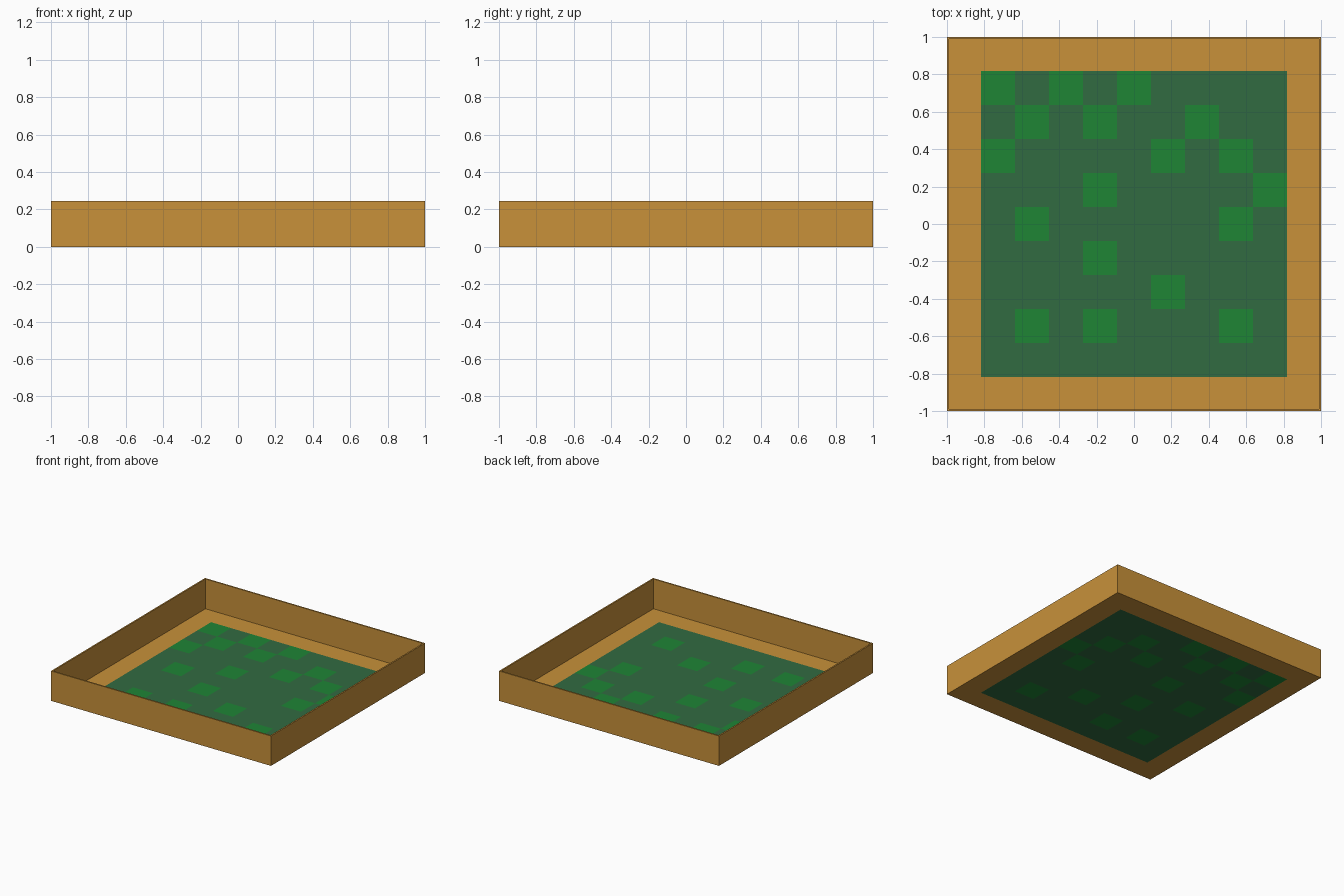
import bpy
import bmesh

if "Cube" in bpy.data.objects:
    bpy.data.objects.remove(bpy.data.objects["Cube"])

CELL = 2 / 11        # floor is an 11 x 11 grid of tiles
HEIGHT = 0.245
THICK = 0.012


def material(name, rgb):
    m = bpy.data.materials.new(name)
    m.diffuse_color = (*rgb, 1)
    m.use_nodes = True
    m.node_tree.nodes["Principled BSDF"].inputs["Base Color"].default_value = m.diffuse_color
    return m


wood = material("wood", (0.578, 0.283, 0.042))
dark_green = material("dark_green", (0.031, 0.147, 0.053))
light_green = material("light_green", (0.013, 0.235, 0.036))


def make_object(name, bm, mats):
    me = bpy.data.meshes.new(name)
    bm.to_mesh(me)
    bm.free()
    for m in mats:
        me.materials.append(m)
    ob = bpy.data.objects.new(name, me)
    bpy.context.collection.objects.link(ob)
    return ob


# Tiled floor: wooden border, dark green field, light green patches (back row first)
PATTERN = [
    "#.#.#....",
    ".#.#..#..",
    "#....#.#.",
    "...#....#",
    ".#.....#.",
    "...#.....",
    ".....#...",
    ".#.#...#.",
    ".........",
]
bm = bmesh.new()
edge = 1 - THICK
lines = [-edge] + [-1 + CELL * i for i in range(1, 11)] + [edge]
grid = [[bm.verts.new((x, y, 0)) for x in lines] for y in lines]
for r in range(11):
    for c in range(11):
        f = bm.faces.new((grid[r][c], grid[r][c + 1], grid[r + 1][c + 1], grid[r + 1][c]))
        if 0 < r < 10 and 0 < c < 10:
            f.material_index = 2 if PATTERN[9 - r][c - 1] == "#" else 1
make_object("floor", bm, [wood, dark_green, light_green])

# Thin rim wall: square ring extruded upward
bm = bmesh.new()


def ring(s, z):
    return [bm.verts.new((x * s, y * s, z)) for x, y in ((-1, -1), (1, -1), (1, 1), (-1, 1))]


loops = [ring(1, 0), ring(1, HEIGHT), ring(edge, HEIGHT), ring(edge, 0)]
for k in range(4):
    a, b = loops[k], loops[(k + 1) % 4]
    for i in range(4):
        j = (i + 1) % 4
        bm.faces.new((a[i], a[j], b[j], b[i]))
bmesh.ops.recalc_face_normals(bm, faces=bm.faces)
make_object("rim_wall", bm, [wood])
